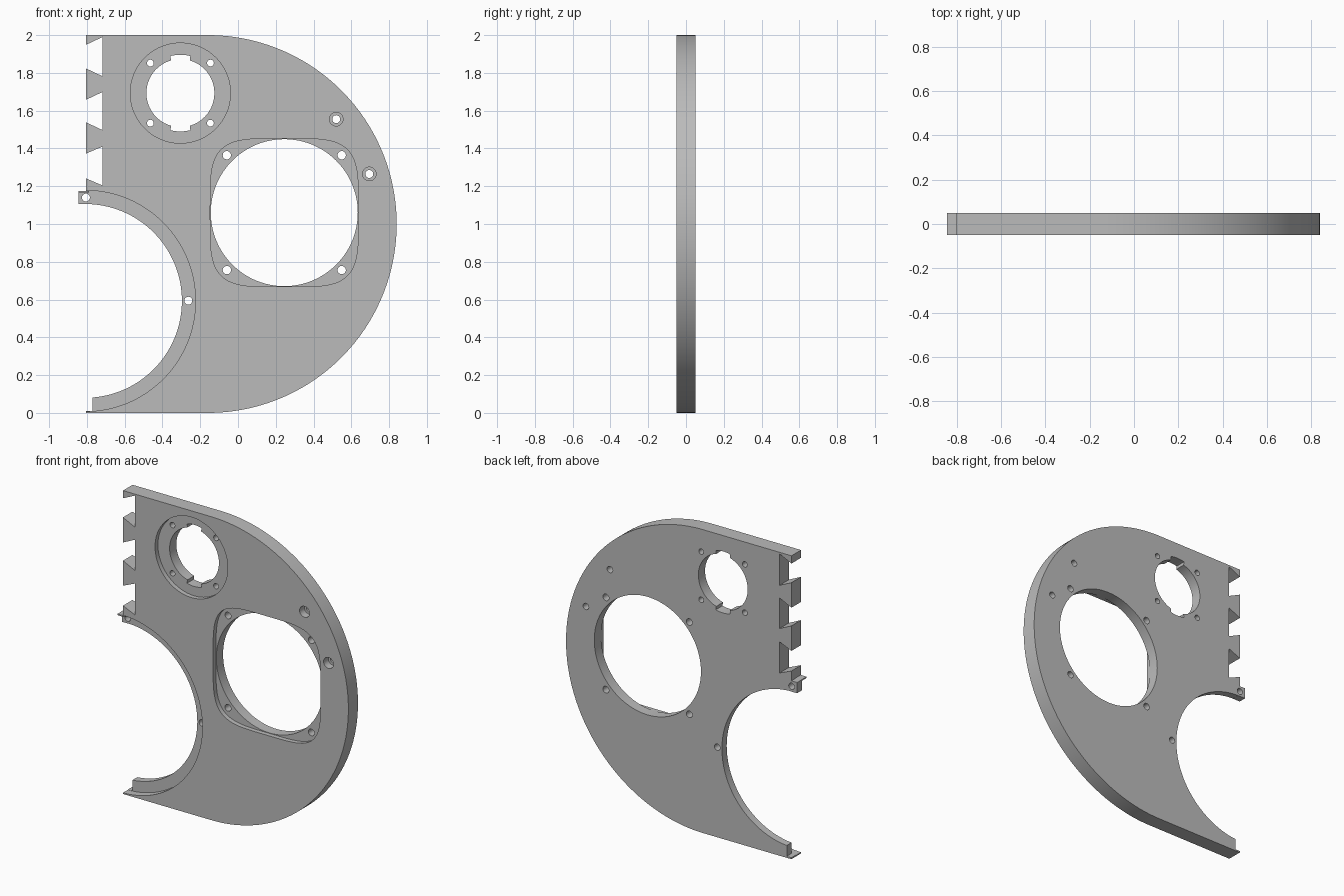
import bpy, bmesh
from math import cos, sin, pi, radians, copysign

cube = bpy.data.objects.get("Cube")
if cube:
    bpy.data.objects.remove(cube)

FRONT, BACK = -0.05, 0.05
BEYOND = 0.1          # cutters overshoot the plate by this coordinate

grey = bpy.data.materials.new("plain grey")
grey.use_nodes = True
grey.diffuse_color = (0.5, 0.5, 0.5, 1)
grey.node_tree.nodes["Principled BSDF"].inputs["Base Color"].default_value = (0.5, 0.5, 0.5, 1)


def prism(name, outline, y0, y1):
    """Extrude an (x, z) outline from y0 to y1."""
    bm = bmesh.new()
    face = bm.faces.new([bm.verts.new((x, y0, z)) for x, z in outline])
    new = bmesh.ops.extrude_face_region(bm, geom=[face])["geom"]
    bmesh.ops.translate(bm, vec=(0, y1 - y0, 0),
                        verts=[v for v in new if isinstance(v, bmesh.types.BMVert)])
    bmesh.ops.recalc_face_normals(bm, faces=bm.faces)
    mesh = bpy.data.meshes.new(name)
    bm.to_mesh(mesh)
    bm.free()
    mesh.materials.append(grey)
    ob = bpy.data.objects.new(name, mesh)
    bpy.context.collection.objects.link(ob)
    return ob


def arc(cx, cz, r, a0, a1, n):
    return [(cx + r * cos(radians(a0 + (a1 - a0) * i / n)),
             cz + r * sin(radians(a0 + (a1 - a0) * i / n))) for i in range(n + 1)]


def circle(cx, cz, r, n=96):
    return arc(cx, cz, r, 0, 360, n)[:-1]


def rect(x0, x1, z0, z1):
    return [(x0, z0), (x1, z0), (x1, z1), (x0, z1)]


def combine(target, outline, y0, y1, operation="DIFFERENCE"):
    """Cut or join a prism, then drop the helper."""
    helper = prism("cutter", outline, y0, y1)
    helper.hide_render = True
    mod = target.modifiers.new("bool", "BOOLEAN")
    mod.operation, mod.solver, mod.object = operation, "EXACT", helper
    graph = bpy.context.evaluated_depsgraph_get()
    result = bpy.data.meshes.new_from_object(target.evaluated_get(graph))
    target.modifiers.clear()
    target.data = result
    bpy.data.objects.remove(helper)


def through(outline):
    combine(plate, outline, -BEYOND, BEYOND)


def recess(outline, depth):
    combine(plate, outline, -BEYOND, FRONT + depth)


# Plate with a round right end and dovetail teeth on the left edge
TIP, ROOT = -0.804, -0.717
outline = [(TIP, 2.0)] + arc(-0.16, 1, 1, 90, -90, 96) + [(TIP, 0.0)]
for z_mid in (1.225, 1.60, 1.887):
    half_root, half_tip = 0.102, 0.06
    if z_mid < 1.3:
        continue
    outline_mid = z_mid
notches = [(1.307, 0.103, 0.066), (1.598, 0.101, 0.06), (1.886, 0.104, 0.063)]
for z, half_root, half_tip in notches:
    outline += [(TIP, z - half_tip), (ROOT, z - half_root),
                (ROOT, z + half_root), (TIP, z + half_tip)]
plate = prism("side_plate", outline, FRONT, BACK)

# Large round bite at lower left, with a half-thickness flange at the back
BX, BZ = -0.81, 0.593
through(circle(BX, BZ, 0.513, 128))
recess(circle(BX, BZ, 0.585, 128), 0.05)
through(rect(-0.95, -0.77, 0.01, 0.3))

# Tab at the upper end of the flange
combine(plate, rect(-0.845, -0.79, 1.105, 1.174), 0.0, BACK, "UNION")
combine(plate, rect(-0.845, -0.79, 1.168, 1.176), FRONT, BACK, "UNION")
for x, z in ((-0.805, 1.14), (-0.263, 0.594)):
    through(circle(x, z, 0.021, 24))

# Upper round opening: recess, keyed hole and four screw holes
UX, UZ = -0.305, 1.693
recess(circle(UX, UZ, 0.265), 0.03)
keyed = []
for middle, r, span in ((0, 0.18, 74), (90, 0.203, 15), (180, 0.18, 74), (270, 0.203, 15)):
    keyed += arc(UX, UZ, r, middle - span, middle + span, 24)
through(keyed)

# Large opening: squarish recess, round hole and four screw holes
LX, LZ = 0.245, 1.06
squarish = []
for i in range(128):
    c, s = cos(2 * pi * i / 128), sin(2 * pi * i / 128)
    squarish.append((LX + 0.392 * copysign(abs(c) ** (2 / 4.3), c),
                     LZ + 0.392 * copysign(abs(s) ** (2 / 4.3), s)))
recess(squarish, 0.03)
through(circle(LX, LZ, 0.389, 128))

for cx, cz, offset, r in ((UX, UZ, 0.159, 0.018), (LX, LZ, 0.304, 0.022)):
    for sx in (-1, 1):
        for sz in (-1, 1):
            through(circle(cx + sx * offset, cz + sz * offset, r, 24))

# Two counterbored holes near the rim
for x, z in ((0.52, 1.555), (0.695, 1.265)):
    recess(circle(x, z, 0.036, 32), 0.05)
    through(circle(x, z, 0.021, 24))

# Smooth curved walls, sharp rims
bpy.ops.object.select_all(action="DESELECT")
plate.select_set(True)
bpy.context.view_layer.objects.active = plate
bpy.ops.object.shade_smooth_by_angle(angle=radians(25))
